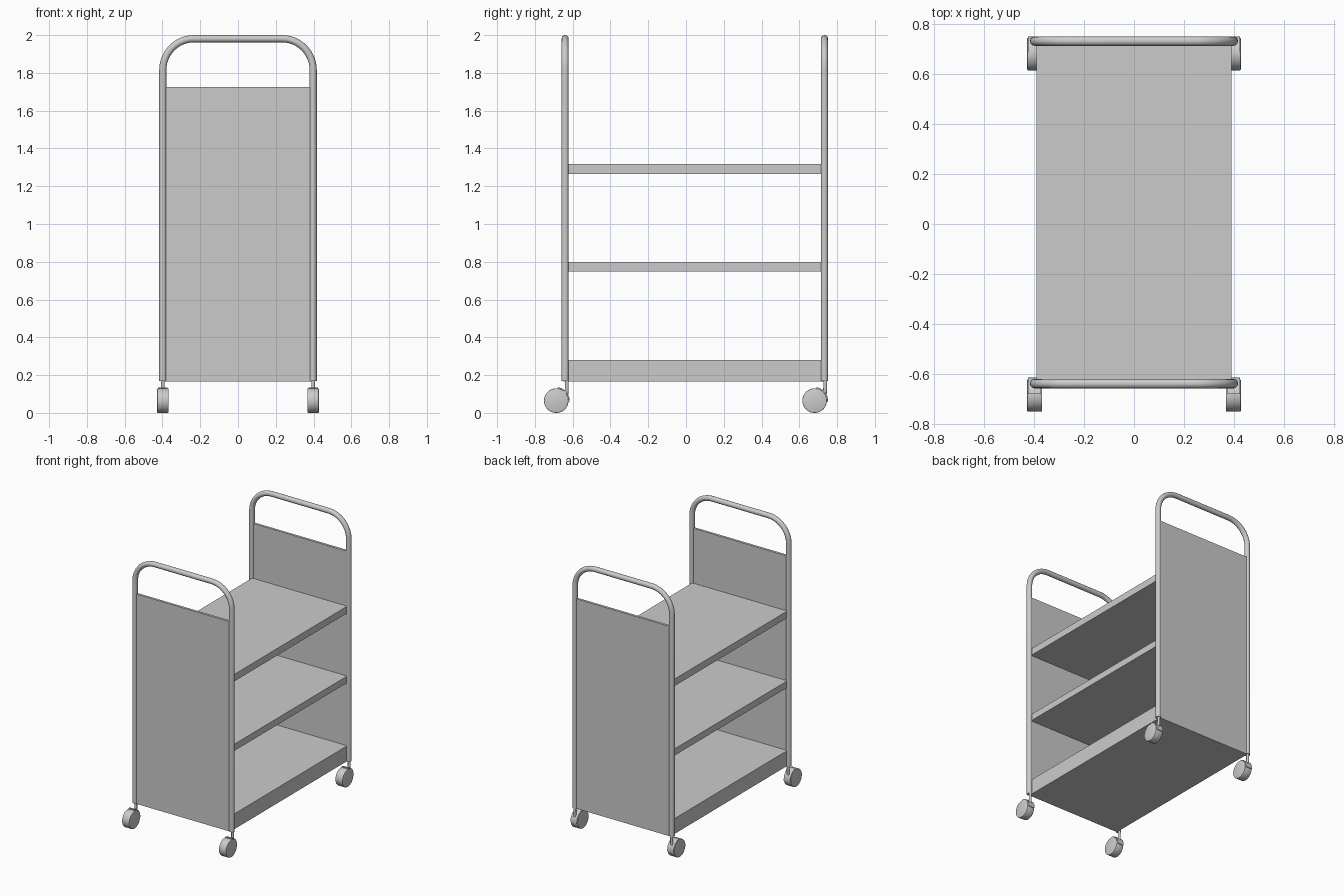
import bpy, bmesh, math
from mathutils import Matrix, Vector

cube = bpy.data.objects.get("Cube")
if cube:
    bpy.data.objects.remove(cube, do_unlink=True)

# Single painted-metal grey
grey = bpy.data.materials.new("light_grey")
grey.use_nodes = True
GREY = (0.6, 0.6, 0.6, 1)
grey.diffuse_color = GREY
grey.node_tree.nodes["Principled BSDF"].inputs["Base Color"].default_value = GREY

LEG_X, TUBE_R, LEG_BOTTOM, TOP = 0.398, 0.019, 0.168, 2.0
BEND = 0.165
ENDS = {"front": (-0.64, -0.687), "back": (0.733, 0.681)}  # frame y, wheel y


def finish(obj, smooth=True):
    obj.data.materials.clear()
    obj.data.materials.append(grey)
    if smooth:
        bpy.ops.object.select_all(action="DESELECT")
        obj.select_set(True)
        bpy.context.view_layer.objects.active = obj
        bpy.ops.object.shade_smooth_by_angle(angle=math.radians(35))
    return obj


def from_bmesh(name, bm, smooth=True):
    bmesh.ops.recalc_face_normals(bm, faces=bm.faces)
    mesh = bpy.data.meshes.new(name)
    bm.to_mesh(mesh)
    bm.free()
    obj = bpy.data.objects.new(name, mesh)
    bpy.context.collection.objects.link(obj)
    return finish(obj, smooth)


def box(name, lo, hi):
    lo, hi = Vector(lo), Vector(hi)
    bm = bmesh.new()
    size = Matrix.Diagonal((*(hi - lo), 1))
    bmesh.ops.create_cube(bm, size=1, matrix=Matrix.Translation((lo + hi) / 2) @ size)
    return from_bmesh(name, bm, smooth=False)


def tube(name, points, radius):
    curve = bpy.data.curves.new(name, "CURVE")
    curve.dimensions = "3D"
    curve.bevel_depth = radius
    curve.bevel_resolution = 4
    curve.use_fill_caps = True
    spline = curve.splines.new("POLY")
    spline.points.add(len(points) - 1)
    for p, co in zip(spline.points, points):
        p.co = (*co, 1)
    obj = bpy.data.objects.new(name, curve)
    bpy.context.collection.objects.link(obj)
    bpy.ops.object.select_all(action="DESELECT")
    obj.select_set(True)
    bpy.context.view_layer.objects.active = obj
    bpy.ops.object.convert(target="MESH")
    return finish(bpy.context.view_layer.objects.active)


def wheel(name, x, y, radius=0.065, half=0.03, bevel=0.004):
    bm = bmesh.new()
    turn = Matrix.Translation((x, y, radius)) @ Matrix.Rotation(math.pi / 2, 4, "Y")
    bmesh.ops.create_cone(bm, cap_ends=True, segments=40, radius1=radius,
                          radius2=radius, depth=2 * half, matrix=turn)
    rims = [e for e in bm.edges if abs(e.verts[0].co.x - e.verts[1].co.x) < 1e-5]
    bmesh.ops.bevel(bm, geom=rims, offset=bevel, segments=2, affect="EDGES", profile=0.5)
    return from_bmesh(name, bm)


def hood(name, x, y, inner=0.062, outer=0.071, half=0.026, steps=12):
    # Curved guard over the upper rear quarter of the wheel
    bm = bmesh.new()
    rings = []
    for i in range(steps + 1):
        a = math.radians(-5 + 90 * i / steps)
        rings.append([bm.verts.new((x + sx, y + r * math.cos(a), 0.065 + r * math.sin(a)))
                      for sx, r in ((-half, inner), (half, inner), (half, outer), (-half, outer))])
    for a, b in zip(rings, rings[1:]):
        for j in range(4):
            k = (j + 1) % 4
            bm.faces.new((a[j], a[k], b[k], b[j]))
    bm.faces.new(rings[0])
    bm.faces.new(rings[-1])
    return from_bmesh(name, bm)


def hoop_path(y):
    # Up one leg, round both corners, down the other
    right = [(-LEG_X, y, LEG_BOTTOM)]
    for i in range(13):
        a = math.pi / 2 * i / 12
        right.append((-LEG_X + BEND * (1 - math.cos(a)), y,
                      TOP - TUBE_R - BEND * (1 - math.sin(a))))
    return right + [(-x, py, z) for x, py, z in reversed(right)]


# End frames, end panels and casters
for end, (fy, wy) in ENDS.items():
    tube(end + "_tube_frame", hoop_path(fy), TUBE_R)
    box(end + "_panel", (-0.388, fy - 0.009, 0.166), (0.388, fy + 0.009, 1.725))
    for side, s in (("left", 1), ("right", -1)):
        x, tag = s * LEG_X, f"{end}_{side}_caster_"
        wheel(tag + "wheel", x, wy)
        hood(tag + "hood", x, wy)
        sy = wy + 0.056
        tube(tag + "stem", [(x, sy, 0.2), (x, sy, 0.14), (x, sy - 0.002, 0.1)], 0.01)

# Shelves between the panels
y0, y1 = ENDS["front"][0] + 0.009, ENDS["back"][0] - 0.009
for name, z0, z1 in (("bottom_shelf", 0.166, 0.28),
                     ("middle_shelf", 0.748, 0.798),
                     ("top_shelf", 1.265, 1.317)):
    box(name, (-0.391, y0, z0), (0.391, y1, z1))
